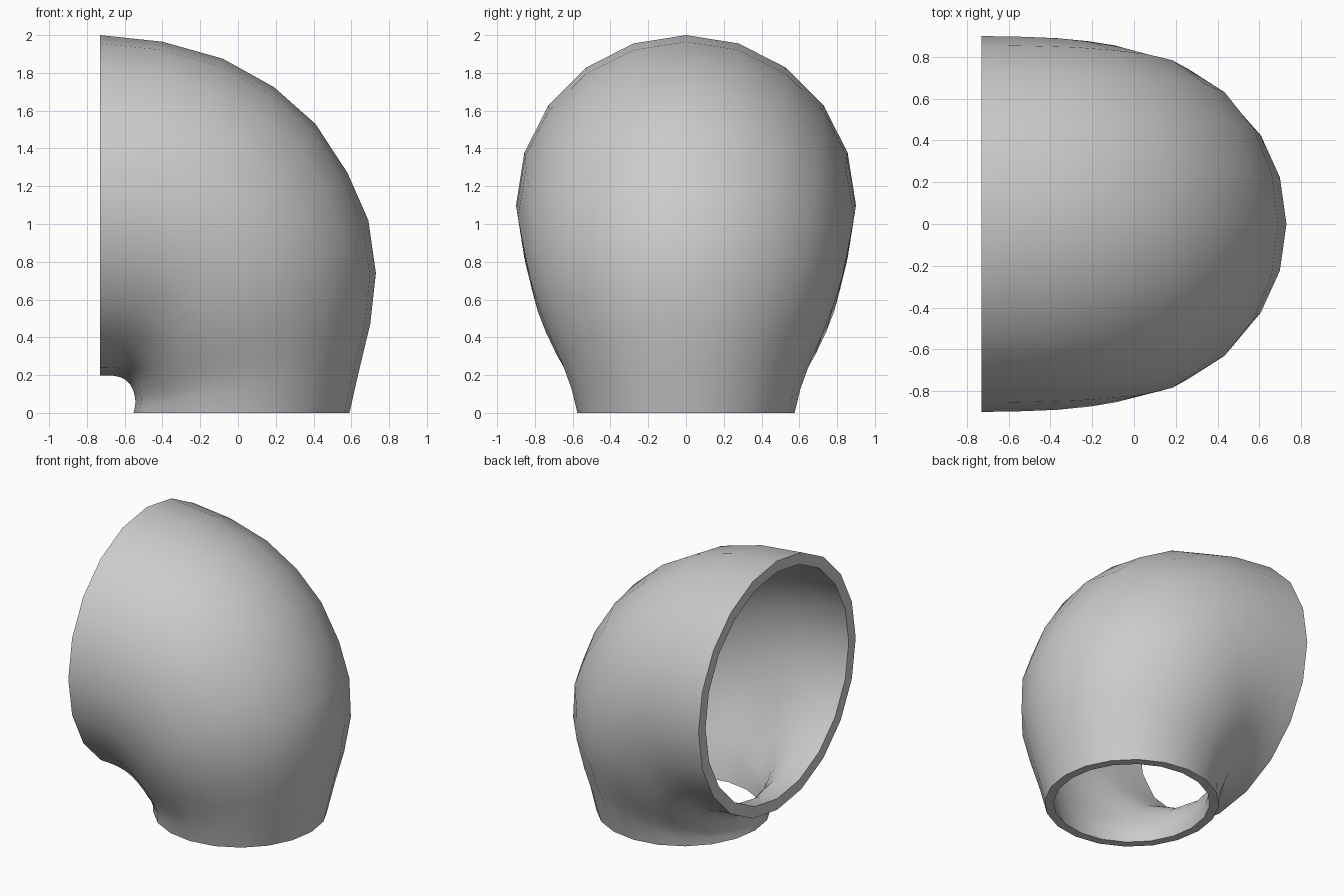
import bpy, bmesh
from math import sin, cos, pi, radians

if "Cube" in bpy.data.objects:
    bpy.data.objects.remove(bpy.data.objects["Cube"])

SIDES = 20

# Cross-sections along the bend: outer point (x, z), inner-bend point (x, z), half width in y
SECTIONS = [
    (-0.73, 2.000, -0.730, 0.197, 0.90),
    (-0.40, 1.965, -0.700, 0.198, 0.897),
    (-0.08, 1.875, -0.660, 0.197, 0.89),
    (0.19, 1.725, -0.625, 0.190, 0.875),
    (0.41, 1.530, -0.595, 0.175, 0.855),
    (0.58, 1.270, -0.570, 0.150, 0.825),
    (0.69, 1.020, -0.553, 0.115, 0.78),
    (0.73, 0.740, -0.545, 0.080, 0.72),
    (0.70, 0.470, -0.543, 0.055, 0.655),
    (0.64, 0.220, -0.546, 0.030, 0.605),
    (0.59, 0.000, -0.553, 0.000, 0.575),
]


def ring(bm, section, inset):
    """Oval loop of vertices in the tilted plane of one section."""
    ox, oz, ix, iz, w = section
    cx, cz = (ox + ix) / 2, (oz + iz) / 2
    hx, hz = (ox - ix) / 2, (oz - iz) / 2
    length = (hx * hx + hz * hz) ** 0.5
    k = (length - inset) / length
    loop = []
    for i in range(SIDES):
        a = 2 * pi * i / SIDES
        loop.append(bm.verts.new((cx + hx * k * cos(a), (w - inset) * sin(a), cz + hz * k * cos(a))))
    return loop


def bridge(bm, a, b):
    for i in range(SIDES):
        j = (i + 1) % SIDES
        bm.faces.new((a[i], a[j], b[j], b[i]))


bm = bmesh.new()
last = len(SECTIONS) - 1
outer = [ring(bm, s, 0) for s in SECTIONS]
inner = [ring(bm, s, 0.08 - 0.02 * i / last) for i, s in enumerate(SECTIONS)]

# Closed tube: outer skin, bottom rim, inner skin, side rim
loops = outer + inner[::-1]
for i, loop in enumerate(loops):
    bridge(bm, loop, loops[(i + 1) % len(loops)])
bmesh.ops.recalc_face_normals(bm, faces=bm.faces)

mesh = bpy.data.meshes.new("elbow_duct")
bm.to_mesh(mesh)
bm.free()
duct = bpy.data.objects.new("elbow_duct", mesh)
bpy.context.collection.objects.link(duct)

# Smooth walls with crisp rims
bpy.context.view_layer.objects.active = duct
duct.select_set(True)
bpy.ops.object.shade_smooth_by_angle(angle=radians(50))
